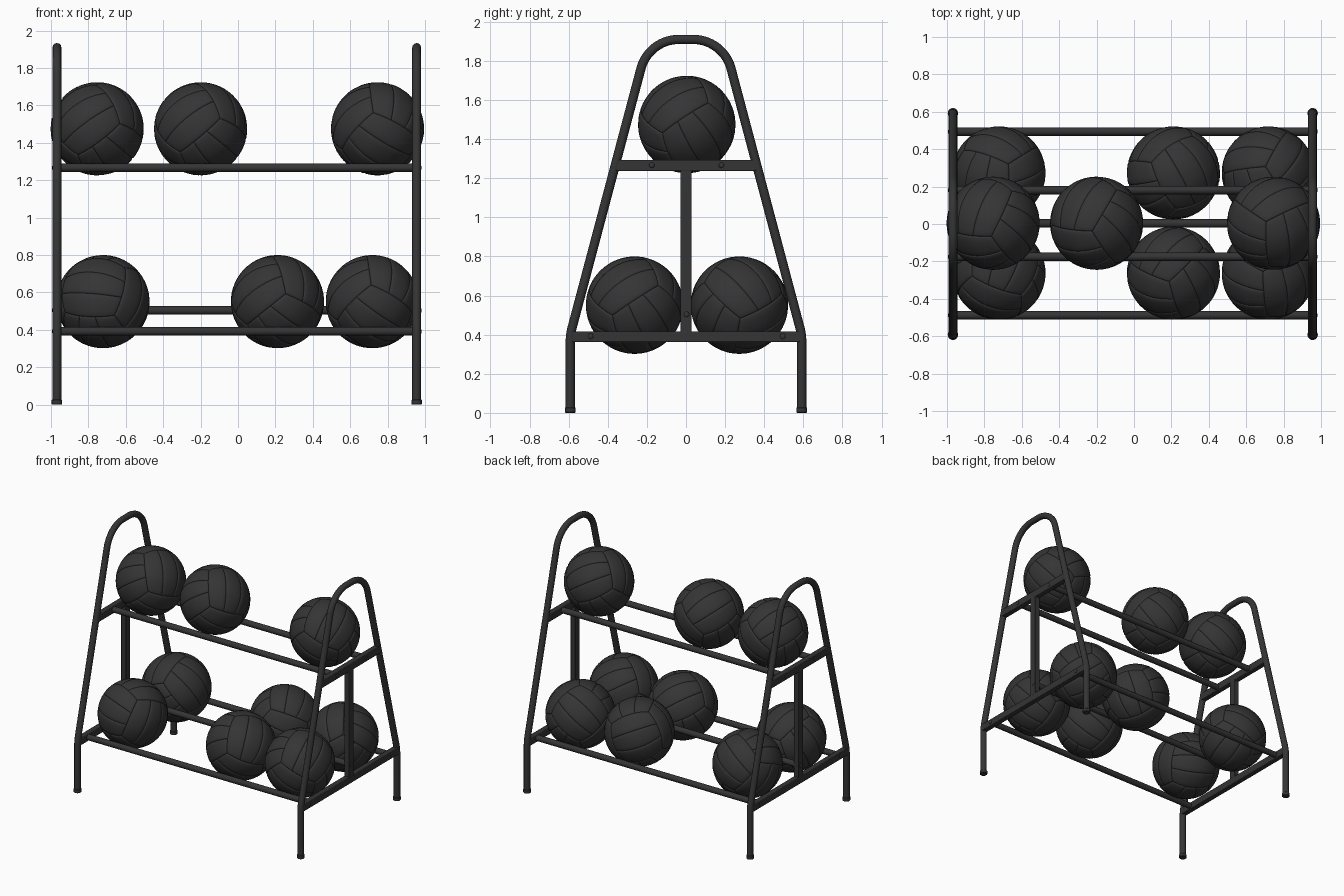
import bpy, bmesh, math, random
from mathutils import Vector, Euler

if "Cube" in bpy.data.objects:
    bpy.data.objects.remove(bpy.data.objects["Cube"])

random.seed(4)
charcoal = bpy.data.materials.new("charcoal")
charcoal.diffuse_color = (0.035, 0.035, 0.035, 1)
charcoal.use_nodes = True
charcoal.node_tree.nodes["Principled BSDF"].inputs["Base Color"].default_value = charcoal.diffuse_color

ENDS = (("left", -0.968, -1), ("right", 0.955, 1))   # name, x, outward direction
BAR_T = 0.042


def finish(ob, name, smooth=True, angle=40):
    ob.name = name
    ob.data.materials.clear()
    ob.data.materials.append(charcoal)
    if smooth:
        bpy.ops.object.select_all(action='DESELECT')
        ob.select_set(True)
        bpy.context.view_layer.objects.active = ob
        bpy.ops.object.shade_smooth_by_angle(angle=math.radians(angle))
    return ob


def tube(name, pts, r):
    cu = bpy.data.curves.new(name, 'CURVE')
    cu.dimensions = '3D'
    cu.bevel_depth = r
    cu.bevel_resolution = 4
    cu.use_fill_caps = True
    sp = cu.splines.new('POLY')
    sp.points.add(len(pts) - 1)
    for p, c in zip(sp.points, pts):
        p.co = (*c, 1)
    ob = bpy.data.objects.new(name, cu)
    bpy.context.collection.objects.link(ob)
    bpy.ops.object.select_all(action='DESELECT')
    ob.select_set(True)
    bpy.context.view_layer.objects.active = ob
    bpy.ops.object.convert(target='MESH')
    return finish(bpy.context.object, name)


def box(name, loc, size):
    bpy.ops.mesh.primitive_cube_add(size=1, location=loc)
    ob = bpy.context.object
    ob.scale = size
    bpy.ops.object.transform_apply(location=False, rotation=False, scale=True)
    bev = ob.modifiers.new("edge", 'BEVEL')
    bev.width = 0.004
    bev.segments = 2
    return finish(ob, name)


def bolt(name, x, y, z, side):
    bpy.ops.mesh.primitive_uv_sphere_add(segments=16, ring_count=8, radius=0.014,
                                         location=(x + side * BAR_T / 2, y, z))
    ob = bpy.context.object
    ob.scale.x = 0.4
    finish(ob, name)


# half profile of the end frame: leg, bend, sloping side, rounded top
half = [(0.592, 0.005), (0.592, 0.375), (0.5895, 0.402), (0.584, 0.43)]
R, CY, CZ = 0.20, 0.037, 1.71
for i in range(15):
    a = math.radians(15 + 75 * i / 14)
    half.append((CY + R * math.cos(a), CZ + R * math.sin(a)))
profile = half + [(-y, z) for y, z in reversed(half)]

# rails: name, y, z
RAILS = [("upper_front_rail", -0.175, 1.267), ("upper_back_rail", 0.181, 1.267),
         ("lower_front_rail", -0.488, 0.392), ("lower_back_rail", 0.494, 0.392),
         ("lower_centre_rail", 0.003, 0.504)]

# end frames with cross bars, posts, feet and bolts
for side, x, s in ENDS:
    tube(side + "_end_frame", [(x, y, z) for y, z in profile], 0.0235)
    box(side + "_upper_cross_bar", (x, 0, 1.266), (BAR_T, 0.72, 0.057))
    box(side + "_lower_cross_bar", (x, 0, 0.390), (BAR_T, 1.17, 0.055))
    box(side + "_centre_post", (x, 0, 0.828), (BAR_T, 0.056, 0.83))
    for place, y in (("front", -0.592), ("back", 0.592)):
        bpy.ops.mesh.primitive_cylinder_add(vertices=24, radius=0.028, depth=0.028,
                                            location=(x, y, 0.014))
        bev = bpy.context.object.modifiers.new("edge", 'BEVEL')
        bev.width = 0.004
        finish(bpy.context.object, f"{side}_{place}_foot")
    for rail, y, z in RAILS:
        bolt(f"{side}_{rail}_bolt", x, y, z, s)

# long rails
for rail, y, z in RAILS:
    tube(rail, [(ENDS[0][1], y, z), (ENDS[1][1], y, z)], 0.0225)


# ball: rounded cube with three grooved panels per face, direction alternating
def ball_mesh(r, depth):
    steps = (0, 0.03, 0.08, 0.25, 0.5, 0.75, 0.92, 0.97)
    t = [-1 + 2 * (k + f) / 3 for k in range(3) for f in steps] + [1]
    n = len(t)
    fall = {0: 1.0, 1: 0.3}          # groove depth by steps from a seam
    bm = bmesh.new()
    for axis in range(3):
        for sign in (-1, 1):
            grid = []
            for i in range(n):
                for j in range(n):
                    d = min(i % 8, -i % 8, j, n - 1 - j)
                    p = Vector((0, 0, 0))
                    p[axis] = sign
                    p[(axis + 1) % 3] = math.tan(t[i] * math.pi / 4)
                    p[(axis + 2) % 3] = math.tan(t[j] * math.pi / 4)
                    grid.append(bm.verts.new(p.normalized() * (r - depth * fall.get(d, 0))))
            for i in range(n - 1):
                for j in range(n - 1):
                    q = [grid[i * n + j], grid[(i + 1) * n + j],
                         grid[(i + 1) * n + j + 1], grid[i * n + j + 1]]
                    bm.faces.new(q if sign > 0 else q[::-1])
    bmesh.ops.remove_doubles(bm, verts=bm.verts[:], dist=0.0005)
    bmesh.ops.recalc_face_normals(bm, faces=bm.faces[:])
    me = bpy.data.meshes.new("ball")
    bm.to_mesh(me)
    bm.free()
    return me


mesh = ball_mesh(0.249, 0.006)
LOWER_X = (-0.722, 0.211, 0.718)
spots = [("upper_ball", x, 0.004, 1.475) for x in (-0.753, -0.20, 0.746)]
spots += [("lower_front_ball", x, -0.263, 0.551) for x in LOWER_X]
spots += [("lower_back_ball", x, 0.273, 0.551) for x in LOWER_X]
for k, (name, *loc) in enumerate(spots):
    ob = bpy.data.objects.new(name, mesh)
    bpy.context.collection.objects.link(ob)
    ob.location = loc
    ob.rotation_euler = Euler([random.uniform(-0.8, 0.8) for _ in range(3)])
    finish(ob, f"{name}_{k % 3 + 1}", smooth=(k == 0), angle=60)
